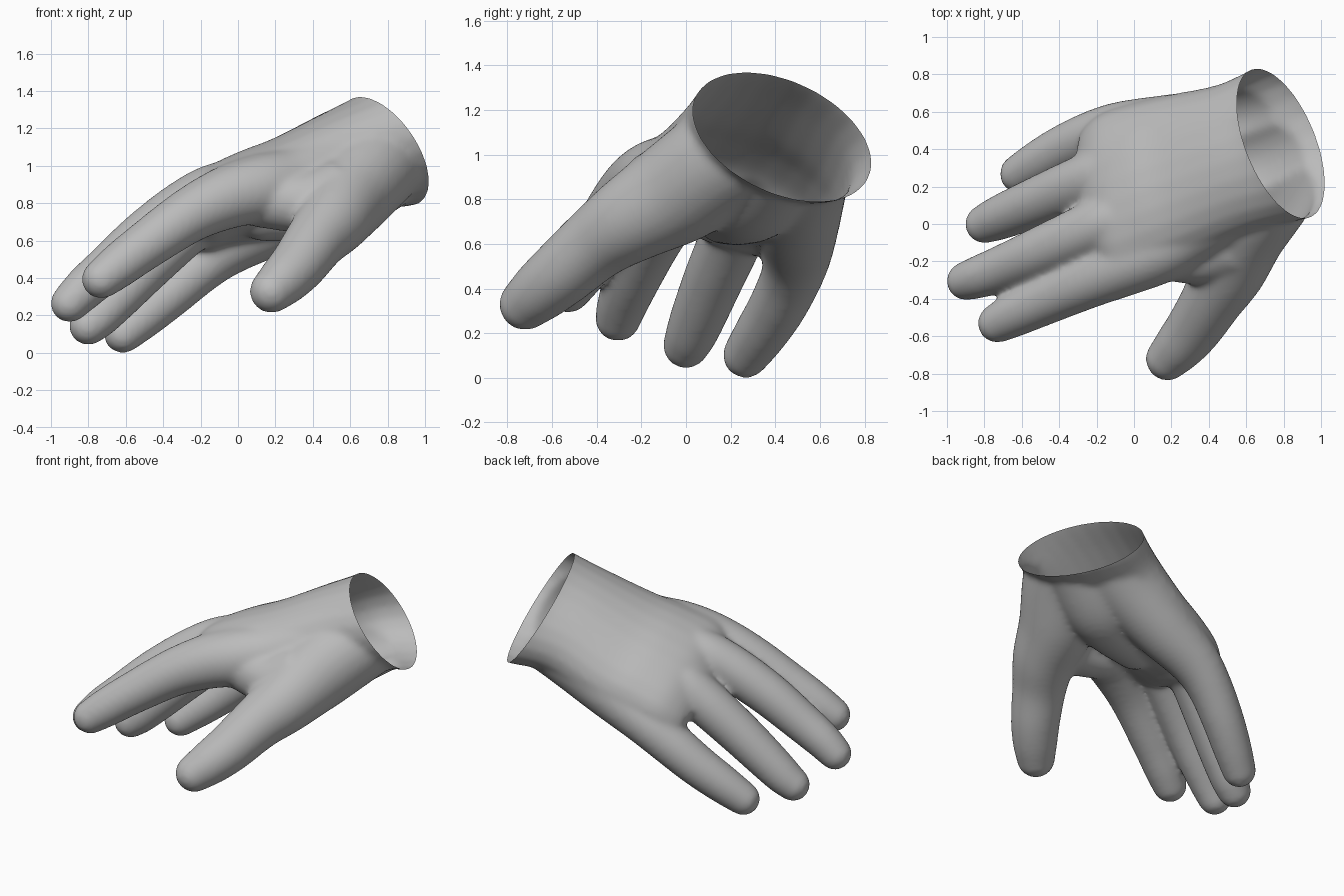
import bpy, bmesh, math
from mathutils import Vector

if "Cube" in bpy.data.objects:
    bpy.data.objects.remove(bpy.data.objects["Cube"], do_unlink=True)

SIDES = 24
bm = bmesh.new()


def spline(keys, steps):
    """Smooth curve through tuples of any length."""
    pts = [keys[0]] + list(keys) + [keys[-1]]
    out = []
    for i in range(1, len(pts) - 2):
        for s in range(steps):
            t = s / steps
            out.append([
                0.5 * (2 * b + (c - a) * t + (2 * a - 5 * b + 4 * c - d) * t * t
                       + (3 * b - a - 3 * c + d) * t ** 3)
                for a, b, c, d in zip(*pts[i - 1:i + 3])])
    return out + [list(keys[-1])]


def loft(sections):
    """Closed tube through (centre, half width, half thickness) ellipses."""
    rings = []
    for centre, wide, thick in sections:
        angles = [math.tau * k / SIDES for k in range(SIDES)]
        rings.append([bm.verts.new(centre + wide * math.cos(a) + thick * math.sin(a))
                      for a in angles])
    for r0, r1 in zip(rings, rings[1:]):
        for k in range(SIDES):
            j = (k + 1) % SIDES
            bm.faces.new((r0[k], r0[j], r1[j], r1[k]))
    bm.faces.new(rings[0][::-1])
    bm.faces.new(rings[-1])


def digit(keys):
    """Round tube along (x, y, z, radius) keys with a domed tip."""
    path = [(Vector(p[:3]), p[3]) for p in spline(keys, 6)]
    tip, radius = path[-1]
    heading = (tip - path[-3][0]).normalized()
    for k in range(1, 6):
        a = math.radians(16 * k)
        path.append((tip + heading * radius * math.sin(a), radius * math.cos(a)))
    sections = []
    for i, (p, r) in enumerate(path):
        d = path[min(i + 1, len(path) - 1)][0] - path[max(i - 1, 0)][0]
        side = d.cross(Vector((0, 0, 1))).normalized()
        up = side.cross(d).normalized()
        sections.append((p, side * r, up * r))
    loft(sections)


# Palm and wrist: centre, half width towards the thumb, half thickness towards the back
palm = [
    (.86, .47, 1.13, .11, -.40, .15, -.22, .05, .255),
    (.785, .43, 1.077, .103, -.40, .147, -.213, .046, .252),
    (.57, .36, 1.02, .08, -.385, .14, -.18, .05, .215),
    (.30, .28, .90, .06, -.415, .15, -.16, .05, .20),
    (.09, .22, .84, .05, -.43, .15, -.13, .05, .185),
    (-.10, .17, .785, .04, -.43, .15, -.09, .04, .155),
    (-.20, .15, .72, .035, -.39, .14, -.07, .03, .12),
    (-.26, .14, .68, .03, -.33, .12, -.04, .02, .07),
]
loft([(Vector(s[:3]), Vector(s[3:6]), Vector(s[6:])) for s in spline(palm, 5)])

# Fleshy heel filling the middle of the palm
digit([(.86, .46, 1.10, .26), (.72, .39, .99, .26), (.53, .30, .85, .24),
       (.36, .24, .79, .20), (.14, .18, .755, .16)])
# Index finger
digit([(.50, .08, 1.0, .19), (.30, -.04, .92, .185), (.12, -.14, .88, .185),
       (-.06, -.22, .83, .17), (-.26, -.31, .735, .148), (-.50, -.42, .57, .13),
       (-.64, -.485, .465, .12), (-.73, -.53, .395, .107)])
# Middle finger
digit([(.10, .08, .90, .13), (-.10, .03, .87, .15), (-.28, -.05, .785, .145),
       (-.50, -.15, .625, .137), (-.70, -.235, .45, .125), (-.82, -.28, .345, .116),
       (-.90, -.305, .265, .104)])
# Ring finger
digit([(.05, .29, .80, .13), (-.12, .27, .77, .15), (-.28, .22, .66, .145),
       (-.48, .135, .47, .137), (-.64, .067, .305, .127), (-.74, .025, .20, .117),
       (-.80, .0, .145, .105)])
# Little finger and the pad behind it
digit([(.83, .58, 1.085, .23), (.72, .55, 1.02, .23), (.50, .51, .89, .22),
       (.20, .50, .72, .195), (-.05, .50, .575, .16), (-.20, .475, .46, .14),
       (-.36, .41, .32, .13), (-.50, .335, .20, .12), (-.615, .268, .102, .105)])
# Thumb and its root
digit([(.86, .45, 1.13, .25), (.73, .20, 1.0, .25), (.59, -.02, .845, .24),
       (.51, -.24, .715, .20), (.42, -.40, .605, .168), (.325, -.55, .475, .152),
       (.245, -.65, .39, .138), (.18, -.72, .33, .119)])
# Web between thumb and index finger
digit([(.52, -.10, .84, .20), (.34, -.16, .805, .165), (.12, -.13, .83, .16)])

bmesh.ops.recalc_face_normals(bm, faces=bm.faces[:])
mesh = bpy.data.meshes.new("hand")
bm.to_mesh(mesh)
bm.free()
hand = bpy.data.objects.new("hand", mesh)
bpy.context.collection.objects.link(hand)

# Fuse the parts into one soft skin
fuse = hand.modifiers.new("fuse", 'REMESH')
fuse.mode = 'VOXEL'
fuse.voxel_size = 0.016
soften = hand.modifiers.new("soften", 'SMOOTH')
soften.factor = 0.5
soften.iterations = 18
bpy.context.view_layer.update()
graph = bpy.context.evaluated_depsgraph_get()
skin = bpy.data.meshes.new_from_object(hand.evaluated_get(graph))
hand.modifiers.clear()

# Cut the wrist open
bm = bmesh.new()
bm.from_mesh(skin)
bmesh.ops.bisect_plane(
    bm, geom=bm.verts[:] + bm.edges[:] + bm.faces[:],
    plane_co=Vector(palm[1][:3]),
    plane_no=Vector(palm[1][6:]).cross(Vector(palm[1][3:6])), clear_outer=True)
bm.to_mesh(skin)
bm.free()
hand.data = skin
bpy.data.meshes.remove(mesh)

# Plain grey skin
grey = bpy.data.materials.new("plain grey")
grey.use_nodes = True
colour = (0.5, 0.5, 0.5, 1)
grey.diffuse_color = colour
grey.node_tree.nodes["Principled BSDF"].inputs["Base Color"].default_value = colour
skin.materials.clear()
skin.materials.append(grey)
for face in skin.polygons:
    face.use_smooth = True
    face.material_index = 0
